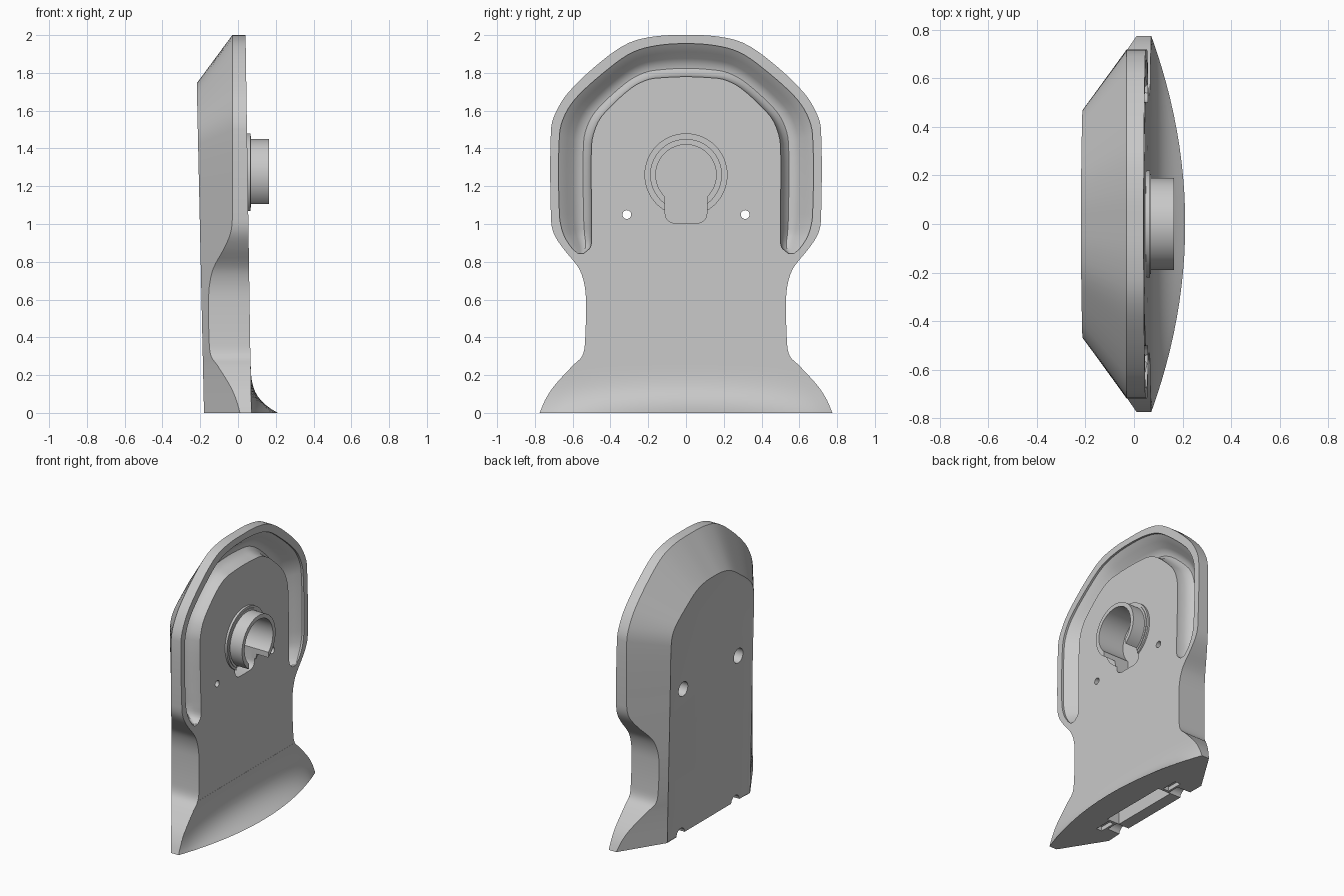
import bpy, bmesh, math
from mathutils import Vector

cube = bpy.data.objects.get("Cube")
if cube:
    bpy.data.objects.remove(cube, do_unlink=True)

grey = bpy.data.materials.new("plain_grey")
grey.use_nodes = True
COLOUR = (0.58, 0.58, 0.58, 1)
grey.diffuse_color = COLOUR
grey.node_tree.nodes["Principled BSDF"].inputs["Base Color"].default_value = COLOUR


def loft(name, rings):
    """Closed solid skinned through matching rings of points."""
    bm = bmesh.new()
    rows = [[bm.verts.new(p) for p in ring] for ring in rings]
    n = len(rows[0])
    for a, b in zip(rows, rows[1:]):
        for i in range(n):
            j = (i + 1) % n
            bm.faces.new((a[i], a[j], b[j], b[i]))
    bm.faces.new(rows[0])
    bm.faces.new(rows[-1])
    bmesh.ops.recalc_face_normals(bm, faces=bm.faces)
    if bm.calc_volume(signed=True) < 0:
        bmesh.ops.reverse_faces(bm, faces=bm.faces)
    mesh = bpy.data.meshes.new(name)
    bm.to_mesh(mesh)
    bm.free()
    mesh.materials.append(grey)
    obj = bpy.data.objects.new(name, mesh)
    bpy.context.collection.objects.link(obj)
    return obj


def prism(name, outline, x0, x1):
    return loft(name, [[(x, y, z) for y, z in outline] for x in (x0, x1)])


def box(name, y0, y1, z0, z1, x0, x1):
    return prism(name, [(y0, z0), (y1, z0), (y1, z1), (y0, z1)], x0, x1)


def arc(cy, cz, r, start=0, end=360, steps=48):
    angles = [math.radians(start + (end - start) * i / steps) for i in range(steps + 1)]
    if end - start == 360:
        angles.pop()
    return [(cy + r * math.cos(a), cz + r * math.sin(a)) for a in angles]


def smooth_path(points, steps=4):
    """Curve through points, with tangents scaled to each span."""
    pts = [Vector(p) for p in points]
    last = len(pts) - 1
    tan = [(pts[min(i + 1, last)] - pts[max(i - 1, 0)]).normalized() for i in range(last + 1)]
    tan[0 if pts[0].x == 0 else last] = Vector((1 if pts[0].x == 0 else -1, 0))
    out = []
    for i in range(last):
        p, q = pts[i], pts[i + 1]
        d = (q - p).length
        for k in range(steps):
            t = k / steps
            out.append(p * (2*t**3 - 3*t*t + 1) + tan[i] * d * (t**3 - 2*t*t + t)
                       + q * (3*t*t - 2*t**3) + tan[i + 1] * d * (t**3 - t*t))
    return out + [pts[-1]]


def area(mesh):
    return sum(f.area for f in mesh.polygons)


def cut(target, cutters):
    """Subtract each cutter, taking the first solver that keeps the part whole."""
    for c in cutters:
        mod = target.modifiers.new("cut", "BOOLEAN")
        mod.operation = "DIFFERENCE"
        mod.object = c
        result = None
        for solver in ("MANIFOLD", "EXACT", "FLOAT"):
            mod.solver = solver
            graph = bpy.context.evaluated_depsgraph_get()
            graph.update()
            mesh = bpy.data.meshes.new_from_object(target.evaluated_get(graph))
            changed = len(mesh.polygons) != len(target.data.polygons)
            if changed and area(mesh) > 0.4 * area(target.data):
                result = mesh
                break
        target.modifiers.remove(mod)
        if result:
            target.data = result


def mirrored(half):
    """Half outline ending on the centre line, continued down the other side."""
    return half + [Vector((-p.x, p.y)) for p in reversed(half[:-1])]


def front_x(z):
    return 0.07 - 0.015 * z


def back_x(z):
    return -0.18 - 0.022 * z


# Outer silhouette and the smaller rear panel, from the foot to the crown
lower = [(.775, 0), (.745, .07), (.7, .14), (.6, .25), (.55, .3), (.535, .37), (.53, .6),
         (.54, .69), (.57, .77), (.65, .87), (.7, .95), (.715, 1.03)]
side = smooth_path(lower + [(.715, 1.5), (.69, 1.59), (.62, 1.7), (.45, 1.86),
                            (.3, 1.96), (.15, 1.995), (0, 2)])
panel = smooth_path([(.47, z) for _, z in lower] + [(.47, 1.42), (.455, 1.5), (.41, 1.56),
                    (.3, 1.645), (.2, 1.71), (.1, 1.74), (0, 1.745)])
outline, rear = mirrored(side), mirrored(panel)


def chamfer_x(p):
    return -0.03 if p.y > 1.03 else -0.03 - 0.68 * (0.715 - abs(p.x))


# Main body: front face, side wall, chamfer, rear panel with a fine step
inner = [Vector((p.x * 0.97, p.y * 0.99)) for p in rear]
body = loft("body", [
    [(front_x(p.y), p.x, p.y) for p in outline],
    [(chamfer_x(p), p.x, p.y) for p in outline],
    [(back_x(p.y), p.x, p.y) for p in rear],
    [(back_x(p.y) + 0.006, p.x, p.y) for p in inner]])

# Horseshoe channel cutter
outer_edge = smooth_path([(0, 1.955), (.15, 1.945), (.28, 1.91), (.4, 1.83), (.57, 1.68),
                          (.64, 1.58), (.67, 1.47), (.67, 1.05), (.65, .95), (.61, .88),
                          (.575, .845)])
inner_edge = smooth_path([(0, 1.78), (.12, 1.775), (.2, 1.765), (.29, 1.72), (.43, 1.59),
                          (.475, 1.52), (.5, 1.42), (.5, 1.05), (.5, .95), (.505, .88),
                          (.54, .845)])
scoop = [(0, -.1), (0, .015), (.08, .025), (.25, .05), (.45, .085), (.6, .105), (.75, .11),
         (.88, .09), (.96, .055), (1, .015), (1, -.1)]
stations = []
for o, i in zip(outer_edge, inner_edge):
    scale = min(1, (o - i).length / 0.15)
    ring = []
    for t, depth in scoop:
        p = o.lerp(i, t)
        ring.append((front_x(p.y) - (depth * scale if depth > 0 else depth), p.x, p.y))
    stations.append(ring)
other_side = [[(x, -y, z) for x, y, z in ring] for ring in reversed(stations[1:])]
channel = loft("channel_cutter", other_side + stations)

# Keyhole pocket cutter
CZ = 1.26
gap = math.degrees(math.acos(0.11 / 0.16))
keyhole = arc(0, CZ, .16, -gap, 180 + gap) + arc(-.06, 1.055, .05, 180, 270, 6) \
    + arc(.06, 1.055, .05, 270, 360, 6)
keyhole_cutter = prism("keyhole_cutter", keyhole, -0.04, 0.3)

# Screw holes, base slot and base notches
cutters = [channel, keyhole_cutter, box("slot_cutter", -.26, .26, -.1, .1, -.09, .01)]
for s in (-1, 1):
    cutters += [
        prism("screw_cutter", arc(s * .313, 1.05, .023, steps=24), -.45, .3),
        prism("screw_head_cutter", arc(s * .313, 1.05, .052, steps=32), -.4, -.08),
        prism("notch_cutter", arc(s * .31, -.004, .047, 5, 365, 24), -.4, -.075),
        box("step_cutter", s * .28, s * .4, -.1, .03, -.06, -.015)]
cut(body, cutters)

# Collar: flange, shallow shoulder and open tube
collar = [prism("collar_flange", arc(0, CZ, .22, steps=64), .03, .065),
          prism("collar_shoulder", arc(0, CZ, .205, steps=64), .03, .07),
          prism("collar_tube", arc(0, CZ, .19, steps=64), .03, .165)]
for part in collar:
    cut(part, [keyhole_cutter])

# Flared foot lip on the front
lip_rings = []
for p in side:
    if p.y > 0.31:
        break
    rise = 0.14 * max(0, 1 - p.y / 0.3) ** 4
    us = [k / 12 - 1 for k in range(25)]
    ring = [(front_x(p.y) + .001 + rise * (1 - u * u), u * p.x, p.y) for u in us]
    ring += [(front_x(p.y) - .02, s * p.x * .98, p.y) for s in (1, -1)]
    lip_rings.append(ring)
lip = loft("foot_lip", lip_rings)

for c in cutters:
    bpy.data.objects.remove(c, do_unlink=True)

# Smooth shading with sharp edges kept
bpy.ops.object.select_all(action="DESELECT")
for obj in [body, lip] + collar:
    obj.select_set(True)
bpy.context.view_layer.objects.active = body
bpy.ops.object.shade_smooth_by_angle(angle=math.radians(30))
